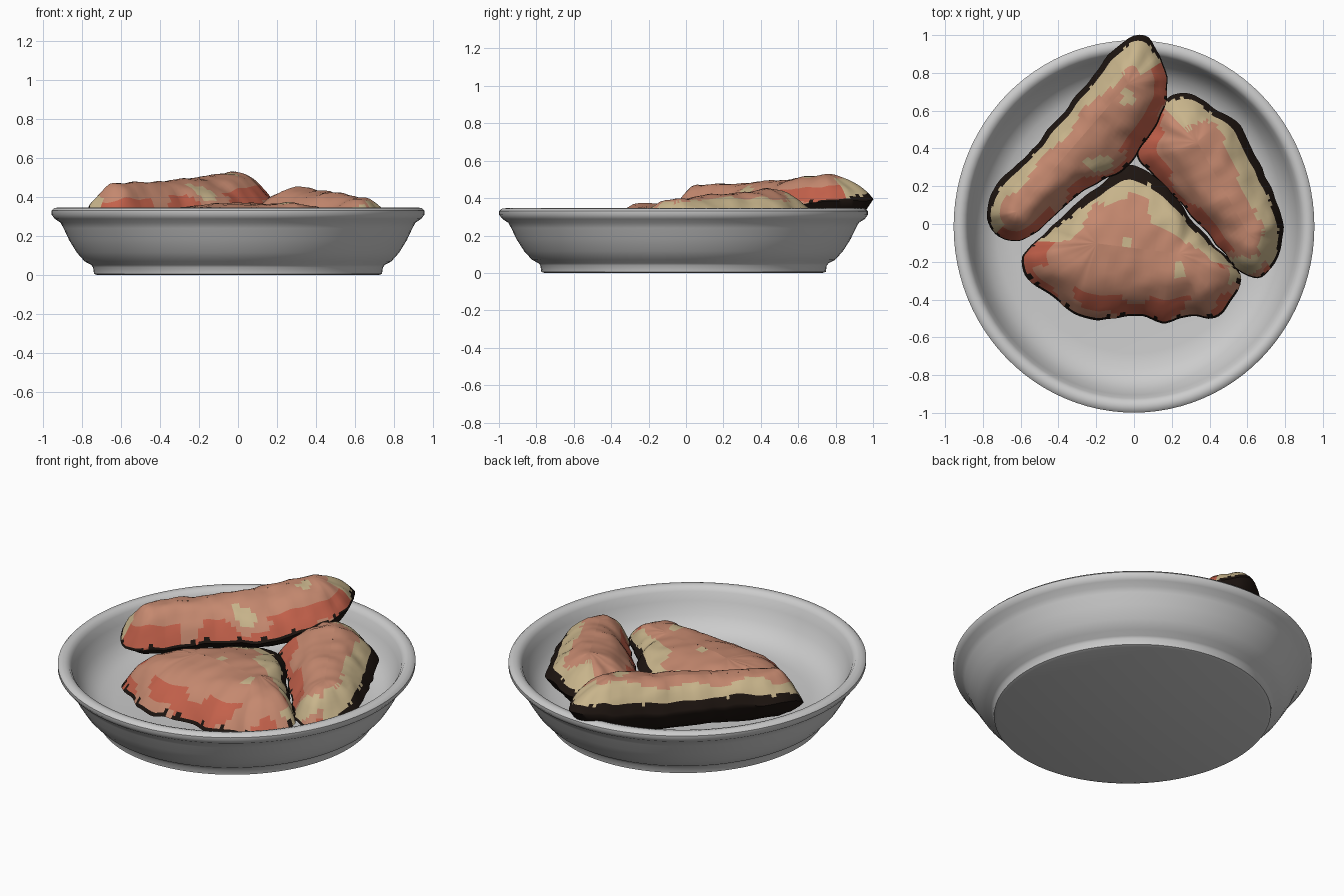
import bpy, bmesh, math
from mathutils import Vector, noise

if "Cube" in bpy.data.objects:
    bpy.data.objects.remove(bpy.data.objects["Cube"])


def material(name, rgb):
    m = bpy.data.materials.new(name)
    m.diffuse_color = (*rgb, 1)
    m.use_nodes = True
    m.node_tree.nodes["Principled BSDF"].inputs["Base Color"].default_value = m.diffuse_color
    return m


PINK = material("pink_flesh", (0.56, 0.25, 0.16))
RED = material("red_flesh", (0.55, 0.12, 0.07))
CREAM = material("cream_fat", (0.58, 0.46, 0.26))
DARK = material("dark_edge", (0.012, 0.007, 0.005))


def finish(name, bm, angle):
    bmesh.ops.remove_doubles(bm, verts=bm.verts, dist=0.0005)
    bmesh.ops.recalc_face_normals(bm, faces=bm.faces)
    me = bpy.data.meshes.new(name)
    bm.to_mesh(me)
    bm.free()
    ob = bpy.data.objects.new(name, me)
    bpy.context.collection.objects.link(ob)
    bpy.ops.object.select_all(action='DESELECT')
    ob.select_set(True)
    bpy.context.view_layer.objects.active = ob
    bpy.ops.object.shade_smooth_by_angle(angle=math.radians(angle))
    return ob


def bridge(bm, a, b):
    n = len(a)
    return [bm.faces.new((a[i], a[(i + 1) % n], b[(i + 1) % n], b[i])) for i in range(n)]


# dish: lathed profile, very slightly oval
def dish():
    profile = [(0.72, 0), (0.737, 0.006), (0.742, 0.04), (0.752, 0.052), (0.785, 0.07),
               (0.825, 0.115), (0.865, 0.18), (0.893, 0.24), (0.908, 0.268), (0.938, 0.288),
               (0.955, 0.31), (0.955, 0.33), (0.942, 0.343), (0.92, 0.346), (0.898, 0.34),
               (0.882, 0.318), (0.865, 0.27), (0.835, 0.2), (0.79, 0.145), (0.73, 0.112),
               (0.65, 0.1)]
    bm = bmesh.new()
    n = 96
    rings = []
    for r, z in profile:
        ring = [bm.verts.new((r * math.cos(2 * math.pi * i / n),
                              r * 1.032 * math.sin(2 * math.pi * i / n) - 0.013, z))
                for i in range(n)]
        if rings:
            bridge(bm, rings[-1], ring)
        rings.append(ring)
    bm.faces.new(rings[0])
    bm.faces.new(rings[-1])
    finish("dish", bm, 40)


def smooth_loop(pts, n):
    # evenly sampled closed Catmull-Rom curve
    p = [Vector(q) for q in pts]
    k = len(p)
    dense = []
    for i in range(k):
        a, b, c, d = p[i - 1], p[i], p[(i + 1) % k], p[(i + 2) % k]
        for s in range(16):
            t = s / 16
            dense.append(0.5 * (2 * b + (c - a) * t + (2 * a - 5 * b + 4 * c - d) * t * t
                                + (3 * b - a - 3 * c + d) * t ** 3))
    lens = [(dense[(i + 1) % len(dense)] - dense[i]).length for i in range(len(dense))]
    step, acc, out = sum(lens) / n, 0, []
    for q, l in zip(dense, lens):
        if acc >= step * len(out) and len(out) < n:
            out.append(q)
        acc += l
    return out


# meat piece: rings shrinking from the outline to a spine, above and below
def meat(name, outline, a, b, bottom, power, dark_dir):
    a, b = Vector(a), Vector(b)
    ab = (b - a).xy
    loop = smooth_loop(outline, 120)
    spine = []
    for p in loop:
        t = max(0, min(1, (p - a).xy.dot(ab) / ab.length_squared))
        t = t * 0.9 + 0.05
        spine.append(a.lerp(b, t))
    bm = bmesh.new()

    def ring(t, top):
        vs = []
        for p, s in zip(loop, spine):
            h = 1 - (1 - t) ** power
            z = p.z + ((s.z if top else bottom) - p.z) * h
            q = Vector((p.x + (s.x - p.x) * t, p.y + (s.y - p.y) * t, z))
            if top:
                f = min(1, 0.25 + t * 3)
                q.z += f * (0.022 * noise.noise(q * 5) + 0.012 * noise.noise(q * 13))
            else:
                q.z += 0.01 * noise.noise(q * 6)
            q += 0.012 * (1 - t) * noise.noise_vector(Vector((p.x, p.y, 0)) * 11) * Vector((1, 1, 0)).length / 1.4
            vs.append(bm.verts.new(q))
        return vs

    steps = [0, 0.03, 0.07, 0.12, 0.18, 0.25, 0.33, 0.42, 0.52, 0.63, 0.75, 0.88, 1]
    d = Vector(dark_dir).normalized()
    rim = prev = ring(0, True)
    for t in steps[1:]:
        cur = ring(t, True)
        for i, f in enumerate(bridge(bm, prev, cur)):
            out = (loop[i] - spine[i]).xy.normalized().dot(d)
            c = f.calc_center_median()
            jag = 0.07 * noise.noise(Vector((i * 0.9, 0, 3)))
            patch = noise.noise(c * 4.5)
            if t < 0.05 + 0.13 * max(0, out + 0.2) + jag:
                f.material_index = 3
            elif out > -0.1 and t < 0.62 + 0.4 * patch + jag or patch > 0.4:
                f.material_index = 2
            elif t < 0.4 and patch < 0.1 and out < 0.3:
                f.material_index = 1
        prev = cur
    prev = rim
    for t in (0.08, 0.2, 0.4, 0.7, 1):
        cur = ring(t, False)
        for f in bridge(bm, prev, cur):
            f.material_index = 3
        prev = cur
    ob = finish(name, bm, 60)
    for m in (PINK, RED, CREAM, DARK):
        ob.data.materials.append(m)


dish()

meat("back_meat", [
    (-0.78, 0.08, .33), (-0.75, -0.03, .27), (-0.66, -0.09, .26), (-0.55, -0.07, .27),
    (-0.4, 0.06, .28), (-0.22, 0.2, .30), (-0.05, 0.29, .31), (0.05, 0.42, .33),
    (0.15, 0.6, .36), (0.18, 0.76, .38), (0.12, 0.93, .385), (0.04, 1.0, .39),
    (-0.08, 0.95, .38), (-0.2, 0.81, .36), (-0.38, 0.58, .345), (-0.58, 0.35, .345),
    (-0.74, 0.2, .345)],
    (-0.65, 0.03, .46), (0.0, 0.78, .525), 0.2, 2.3, (-0.6, 0.8))

meat("front_meat", [
    (-0.59, -0.17, .14), (-0.56, -0.28, .13), (-0.44, -0.38, .14), (-0.26, -0.5, .14),
    (0, -0.49, .15), (0.17, -0.52, .15), (0.32, -0.49, .16), (0.45, -0.49, .16),
    (0.52, -0.4, .18), (0.57, -0.27, .2), (0.45, -0.13, .24), (0.3, 0.03, .27),
    (0.15, 0.22, .28), (-0.02, 0.31, .27), (-0.16, 0.22, .27), (-0.32, 0.09, .25),
    (-0.46, -0.04, .21)],
    (-0.22, -0.1, .36), (0.26, -0.16, .37), 0.11, 2.8, (0.15, 1))

meat("right_meat", [
    (0.01, 0.36, .25), (0.08, 0.52, .28), (0.16, 0.66, .31), (0.3, 0.69, .31),
    (0.45, 0.6, .30), (0.58, 0.5, .29), (0.65, 0.35, .28), (0.75, 0.15, .27),
    (0.79, -0.03, .25), (0.77, -0.16, .23), (0.7, -0.26, .22), (0.63, -0.28, .21),
    (0.55, -0.24, .21), (0.42, -0.08, .22), (0.25, 0.1, .24), (0.1, 0.26, .25)],
    (0.32, 0.46, .445), (0.62, -0.08, .39), 0.15, 2.3, (0.75, 0.65))
